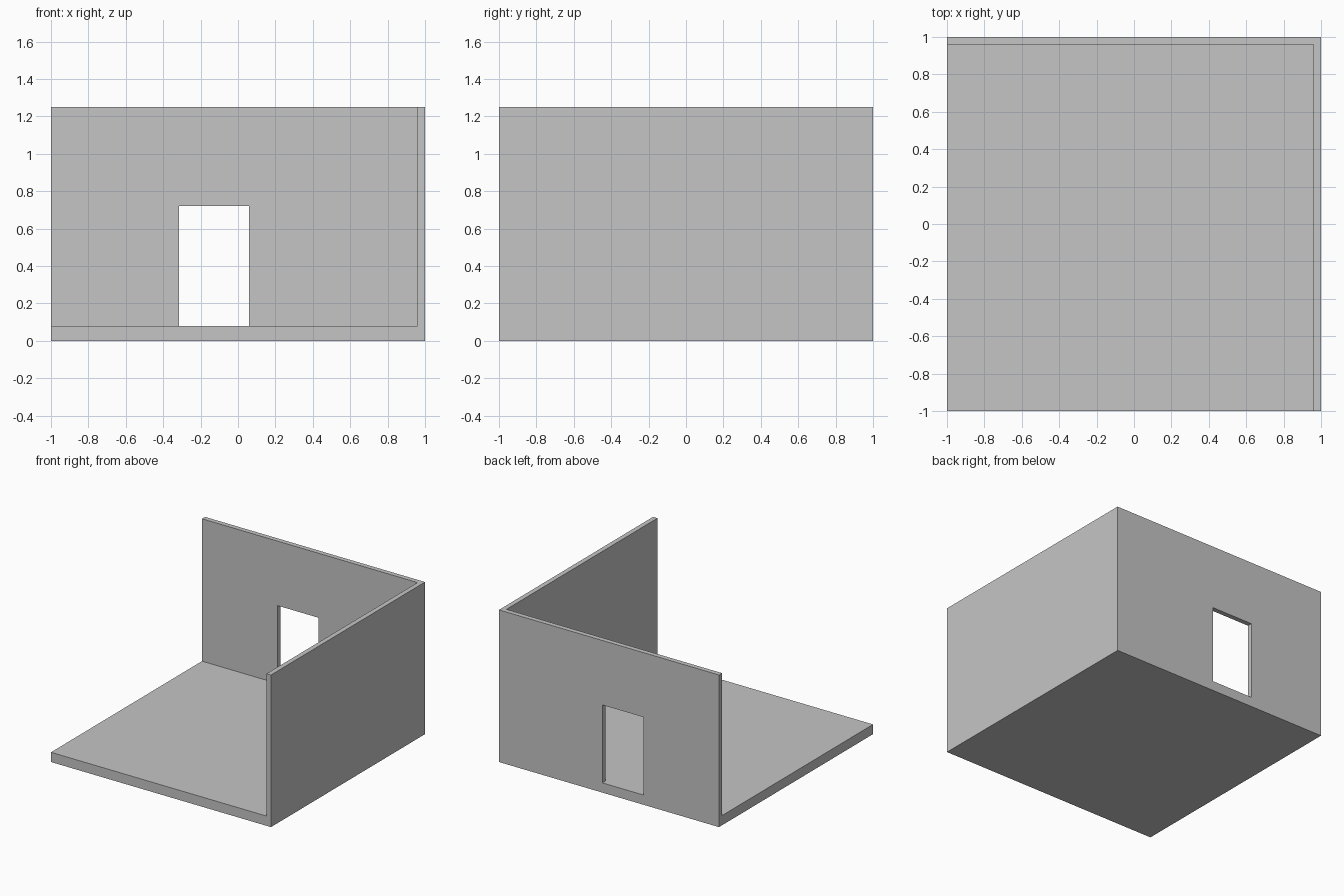
import bpy
import bmesh
from mathutils import Vector

if "Cube" in bpy.data.objects:
    bpy.data.objects.remove(bpy.data.objects["Cube"], do_unlink=True)

HALF = 1.0        # half the floor side
FLOOR = 0.08      # floor thickness
TOP = 1.25        # top of the walls
WALL = 0.04       # wall thickness
DOOR_LEFT, DOOR_RIGHT, DOOR_TOP = -0.315, 0.06, 0.72

# Plain grey for everything
grey = bpy.data.materials.new("plain_grey")
grey.use_nodes = True
colour = (0.56, 0.56, 0.56, 1)
grey.diffuse_color = colour
grey.node_tree.nodes["Principled BSDF"].inputs["Base Color"].default_value = colour


def extrude_profile(name, profile, y_front, y_back):
    """Extrude an x-z outline from y_front to y_back."""
    bm = bmesh.new()
    face = bm.faces.new([bm.verts.new((x, y_front, z)) for x, z in profile])
    result = bmesh.ops.extrude_face_region(bm, geom=[face], use_keep_orig=True)
    moved = [g for g in result["geom"] if isinstance(g, bmesh.types.BMVert)]
    bmesh.ops.translate(bm, vec=Vector((0, y_back - y_front, 0)), verts=moved)
    bmesh.ops.recalc_face_normals(bm, faces=bm.faces)
    mesh = bpy.data.meshes.new(name)
    bm.to_mesh(mesh)
    bm.free()
    mesh.materials.append(grey)
    obj = bpy.data.objects.new(name, mesh)
    bpy.context.collection.objects.link(obj)
    return obj


def rectangle(x0, x1, z0, z1):
    return [(x0, z0), (x1, z0), (x1, z1), (x0, z1)]


# Floor slab
extrude_profile("floor", rectangle(-HALF, HALF, 0, FLOOR), -HALF, HALF)

# Side wall on the left, butting against the back wall
extrude_profile("left_wall", rectangle(HALF - WALL, HALF, FLOOR, TOP),
                -HALF, HALF - WALL)

# Back wall, its outline stepping around the doorway
back_outline = [
    (-HALF, FLOOR), (DOOR_LEFT, FLOOR), (DOOR_LEFT, DOOR_TOP),
    (DOOR_RIGHT, DOOR_TOP), (DOOR_RIGHT, FLOOR), (HALF, FLOOR),
    (HALF, TOP), (-HALF, TOP),
]
extrude_profile("back_wall", back_outline, HALF - WALL, HALF)
